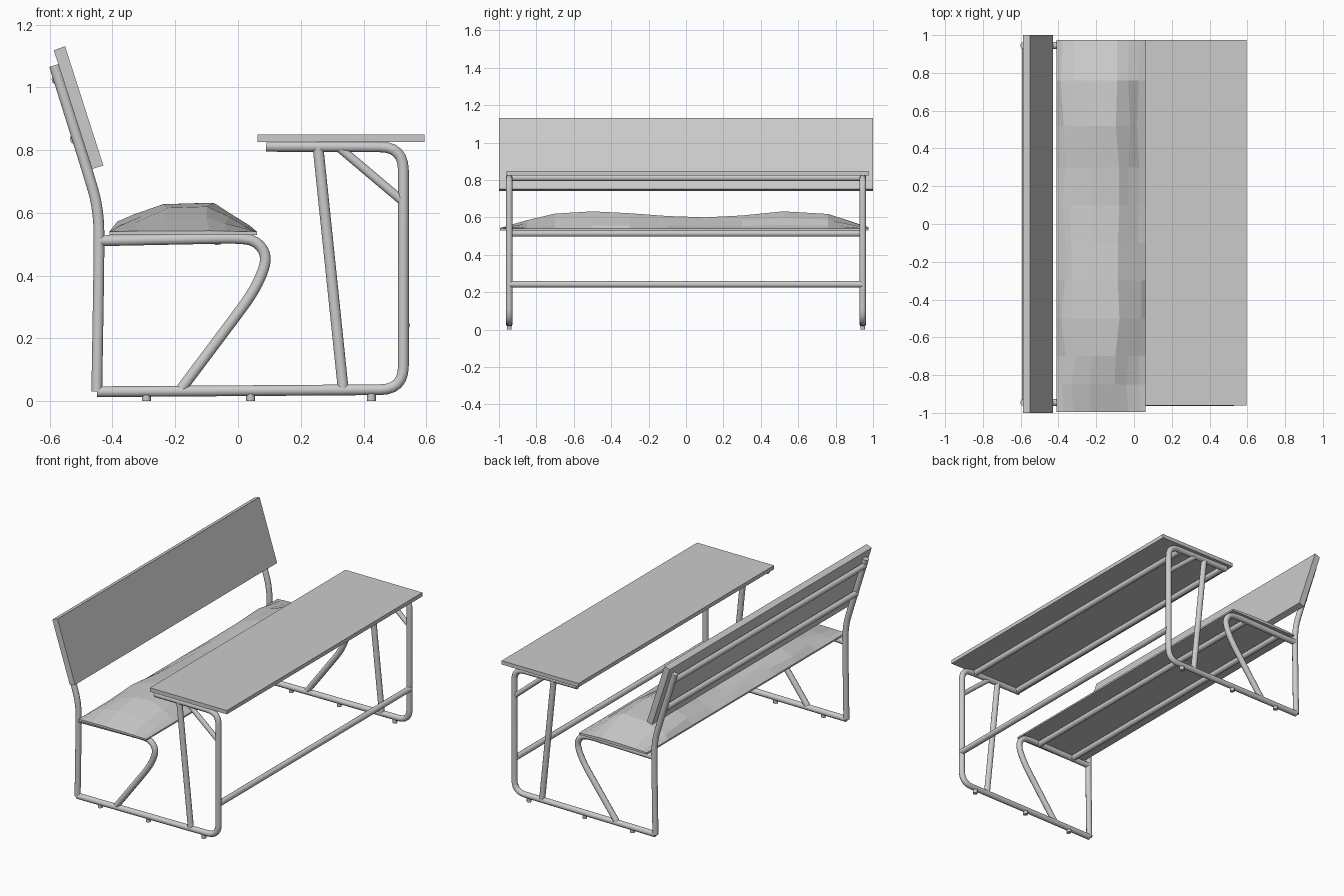
import bpy, bmesh, random
from mathutils import Vector

if "Cube" in bpy.data.objects:
    bpy.data.objects.remove(bpy.data.objects["Cube"])

random.seed(4)
grey = bpy.data.materials.new("plain grey")
grey.diffuse_color = (0.6, 0.6, 0.6, 1)
grey.use_nodes = True
grey.node_tree.nodes["Principled BSDF"].inputs["Base Color"].default_value = grey.diffuse_color
R = 0.018        # tube radius
FY = 0.945       # side frame offset


def finish(ob, smooth):
    ob.data.materials.clear()
    ob.data.materials.append(grey)
    bpy.ops.object.select_all(action='DESELECT')
    ob.select_set(True)
    bpy.context.view_layer.objects.active = ob
    if smooth:
        bpy.ops.object.shade_smooth_by_angle(angle=0.8)


def rounded(pts, d):
    """Round the inner corners of a path, cutting up to d from each side."""
    out = [pts[0]]
    for a, p, b in zip(pts, pts[1:], pts[2:]):
        s = p + (a - p).normalized() * min(d, (a - p).length / 2)
        e = p + (b - p).normalized() * min(d, (b - p).length / 2)
        for i in range(7):
            t = i / 6
            out.append(s * (1 - t) ** 2 + p * 2 * t * (1 - t) + e * t * t)
    return out + [pts[-1]]


def tube(name, pts, d=0.05, r=R):
    pts = rounded([Vector(p) for p in pts], d)
    cu = bpy.data.curves.new(name, 'CURVE')
    cu.dimensions = '3D'
    cu.bevel_depth = r
    cu.bevel_resolution = 3
    cu.use_fill_caps = True
    sp = cu.splines.new('POLY')
    sp.points.add(len(pts) - 1)
    for q, p in zip(sp.points, pts):
        q.co = (*p, 1)
    ob = bpy.data.objects.new(name, cu)
    bpy.context.collection.objects.link(ob)
    bpy.ops.object.select_all(action='DESELECT')
    ob.select_set(True)
    bpy.context.view_layer.objects.active = ob
    bpy.ops.object.convert(target='MESH')
    finish(bpy.context.view_layer.objects.active, True)


def loft(name, rings):
    """Closed flat-faced solid through equal-length rings of points."""
    bm = bmesh.new()
    vs = [[bm.verts.new(p) for p in ring] for ring in rings]
    n = len(vs[0])
    for a, b in zip(vs, vs[1:]):
        for i in range(n):
            j = (i + 1) % n
            bm.faces.new((a[i], a[j], b[j], b[i]))
    bm.faces.new(vs[0])
    bm.faces.new(vs[-1])
    bmesh.ops.recalc_face_normals(bm, faces=bm.faces)
    me = bpy.data.meshes.new(name)
    bm.to_mesh(me)
    bm.free()
    ob = bpy.data.objects.new(name, me)
    bpy.context.collection.objects.link(ob)
    finish(ob, False)


def board(name, profile, y0, y1):
    loft(name, [[(x, y, z) for x, z in profile] for y in (y0, y1)])


# side frames
for side, y in (("near", -FY), ("far", FY)):
    def path(name, pts, d=0.05, r=R):
        tube(f"{side}_{name}", [(x, y, z) for x, z in pts], d, r)

    path("back_post", [(-0.585, 1.07), (-0.482, 0.74), (-0.443, 0.61),
                       (-0.443, 0.45), (-0.45, 0.03)], 0.1)
    path("base_and_desk_rail", [(-0.45, 0.03), (0.527, 0.037), (0.527, 0.81),
                                (0.09, 0.812)], 0.075)
    path("seat_tube", [(-0.443, 0.511), (0.0, 0.52), (0.055, 0.512), (0.087, 0.475),
                       (0.087, 0.43), (0.05, 0.348), (-0.03, 0.24), (-0.18, 0.04)], 0.06)
    path("desk_strut", [(0.255, 0.81), (0.335, 0.04)])
    path("corner_brace", [(0.32, 0.81), (0.527, 0.635)], r=0.015)
    for i, x in enumerate((-0.292, 0.04, 0.425)):
        path(f"foot_{i}", [(x, 0.0), (x, 0.03)], r=0.014)

# bars running between the frames
for name, x, z in (("upper_back_bar", -0.576, 1.025), ("lower_back_bar", -0.518, 0.836),
                   ("front_seat_bar", -0.065, 0.514), ("rear_seat_bar", -0.32, 0.514),
                   ("front_desk_bar", 0.43, 0.812), ("rear_desk_bar", 0.108, 0.812),
                   ("foot_bar", 0.53, 0.242)):
    tube(name, [(x, -FY, z), (x, FY, z)])

# flat panels
board("desk_top", [(0.062, 0.825), (0.595, 0.825), (0.595, 0.849), (0.062, 0.849)], -0.96, 0.975)
board("backrest", [(-0.587, 1.118), (-0.551, 1.131), (-0.429, 0.751), (-0.465, 0.740)], -1, 1)

# lumpy faceted seat on a thin board
profile = [(-0.41, 0.0), (-0.375, 0.35), (-0.32, 0.6), (-0.23, 0.95), (-0.09, 1.0),
           (-0.03, 0.6), (0.03, 0.2), (0.06, 0.0)]
heights = [(-0.995, 0.003), (-0.85, 0.045), (-0.7, 0.08), (-0.5, 0.092), (-0.3, 0.082),
           (-0.1, 0.067), (0.1, 0.06), (0.3, 0.07), (0.52, 0.092), (0.76, 0.078), (0.975, 0.008)]
rings = []
for y, h in heights:
    inner = abs(y) < 0.9
    ring = []
    for x, k in profile:
        jx = random.uniform(-0.015, 0.015) if inner and 0 < k else 0
        ring.append((x + jx, y, 0.54 + h * k))
    rings.append(ring + [(0.06, y, 0.53), (-0.41, y, 0.53)])
loft("seat", rings)
